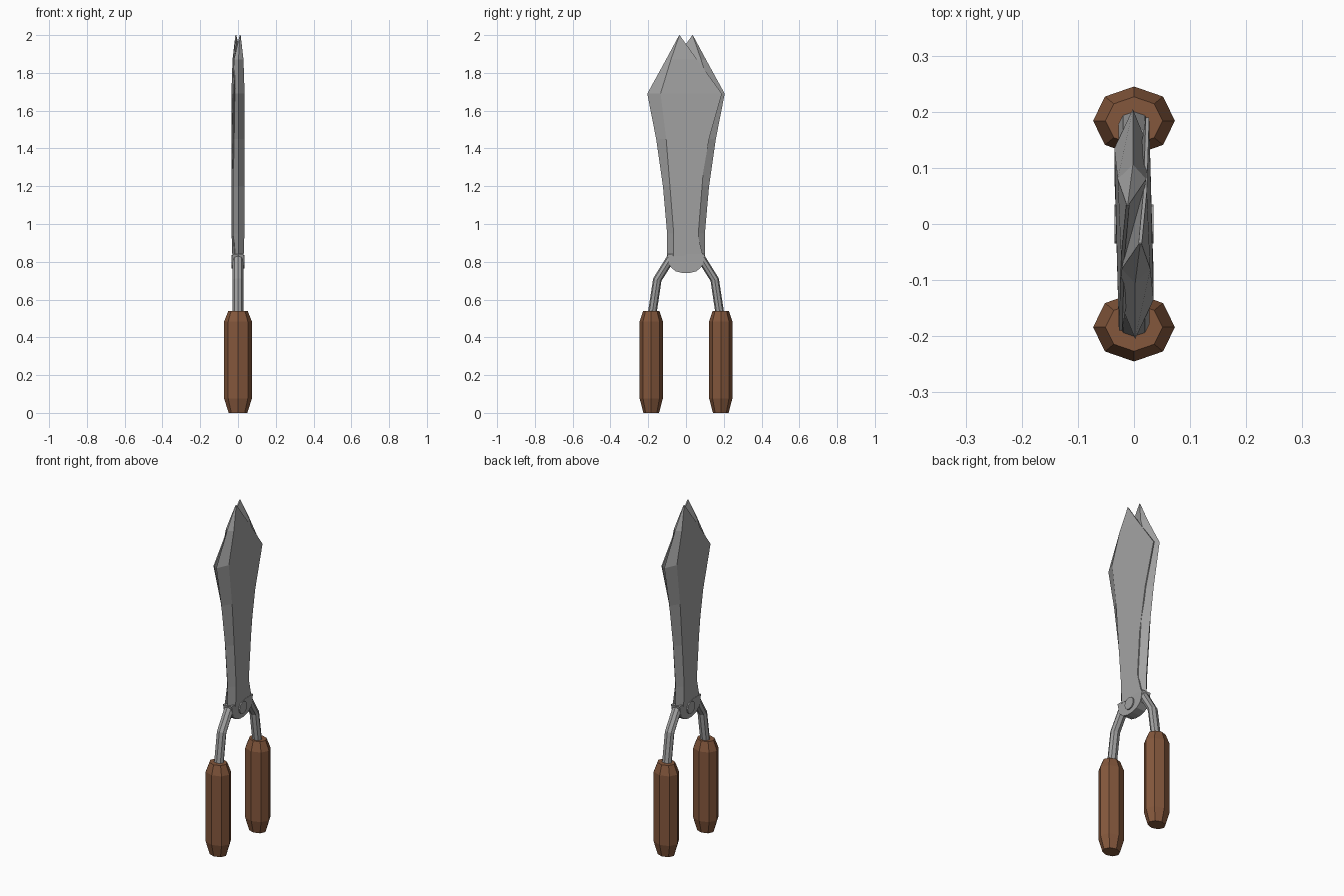
import bpy, bmesh, math
from mathutils import Vector

if "Cube" in bpy.data.objects:
    bpy.data.objects.remove(bpy.data.objects["Cube"])


def material(name, rgb):
    m = bpy.data.materials.new(name)
    m.diffuse_color = (*rgb, 1)
    m.use_nodes = True
    m.node_tree.nodes["Principled BSDF"].inputs["Base Color"].default_value = m.diffuse_color
    return m


steel = material("grey steel", (0.36, 0.36, 0.36))
wood = material("brown wood", (0.23, 0.095, 0.045))


def loft(name, rings, mat):
    """Skin a list of equal-length point rings and cap both ends."""
    bm = bmesh.new()
    vr = [[bm.verts.new(p) for p in r] for r in rings]
    n = len(vr[0])
    for a, b in zip(vr, vr[1:]):
        for i in range(n):
            j = (i + 1) % n
            bm.faces.new((a[i], a[j], b[j], b[i]))
    bm.faces.new(vr[0])
    bm.faces.new(vr[-1])
    bmesh.ops.recalc_face_normals(bm, faces=bm.faces)
    me = bpy.data.meshes.new(name)
    bm.to_mesh(me)
    bm.free()
    me.materials.append(mat)
    ob = bpy.data.objects.new(name, me)
    bpy.context.collection.objects.link(ob)
    return ob


ANG = [i * math.pi / 4 for i in range(8)]

# blade stations: z, spine y, ridge y, edge y, half thickness, edge x
STATIONS = [
    (0.83, -0.10, -0.065, 0.090, 0.030, 0.022),
    (0.95, -0.10, -0.065, 0.060, 0.034, 0.024),
    (1.20, -0.122, -0.085, 0.078, 0.035, 0.024),
    (1.45, -0.158, -0.105, 0.122, 0.035, 0.024),
    (1.69, -0.205, -0.135, 0.190, 0.035, 0.024),
    (1.87, -0.106, -0.080, 0.059, 0.029, 0.020),
    (2.00, -0.036, -0.035, -0.034, 0.013, 0.011),
]

# tang centre line in (y, z)
PATH = [(0.03, 0.832), (0.085, 0.812), (0.152, 0.705), (0.183, 0.50)]

# handle profile: z, scale
GRIP = [(0, 0.68), (0.075, 1), (0.485, 1), (0.54, 0.7)]

for side, s in (("front", 1), ("rear", -1)):
    # blade: thick bevelled spine thinning to the cutting edge (turned 180 for the pair)
    rings = []
    for z, sp, ri, ed, t, ex in STATIONS:
        tip = z > 1.99
        inner = 0.009 if tip else -t * 0.75
        pts = [(0.011 if tip else 0.002, sp), (t, ri), (ex + 0.003, ed),
               (ex - 0.003, ed), (inner, ri)]
        rings.append([(s * x, s * y, z) for x, y in pts])
    loft(side + "_blade", rings, steel)

    # bent tang joining blade and handle
    rings = []
    for i, (y, z) in enumerate(PATH):
        a, b = PATH[max(i - 1, 0)], PATH[min(i + 1, len(PATH) - 1)]
        d = Vector((0, b[0] - a[0], b[1] - a[1])).normalized()
        nrm = Vector((0, -d.z, d.y))
        c = Vector((0, y, z))
        ring = [c + Vector((0.028, 0, 0)) * math.cos(t) + nrm * 0.023 * math.sin(t) for t in ANG]
        rings.append([(p.x, s * p.y, p.z) for p in ring])
    loft(side + "_tang", rings, steel)

    # eight-sided wooden handle
    loft(side + "_handle",
         [[(0.073 * k * math.cos(t), s * 0.184 + 0.061 * k * math.sin(t), z) for t in ANG]
          for z, k in GRIP], wood)

# rounded pivot boss under the blades
half = [(0.10, 0.84), (0.085, 0.775), (0.055, 0.75), (0.018, 0.74)]
outline = half + [(-y, z) for y, z in reversed(half)]
loft("pivot_boss", [[(x, y, z) for y, z in outline] for x in (-0.028, 0.028)], steel)

# pivot screw
loft("pivot_screw",
     [[(x, 0.035 * math.cos(i * math.pi / 6), 0.80 + 0.035 * math.sin(i * math.pi / 6))
       for i in range(12)] for x in (-0.035, 0.035)], steel)
